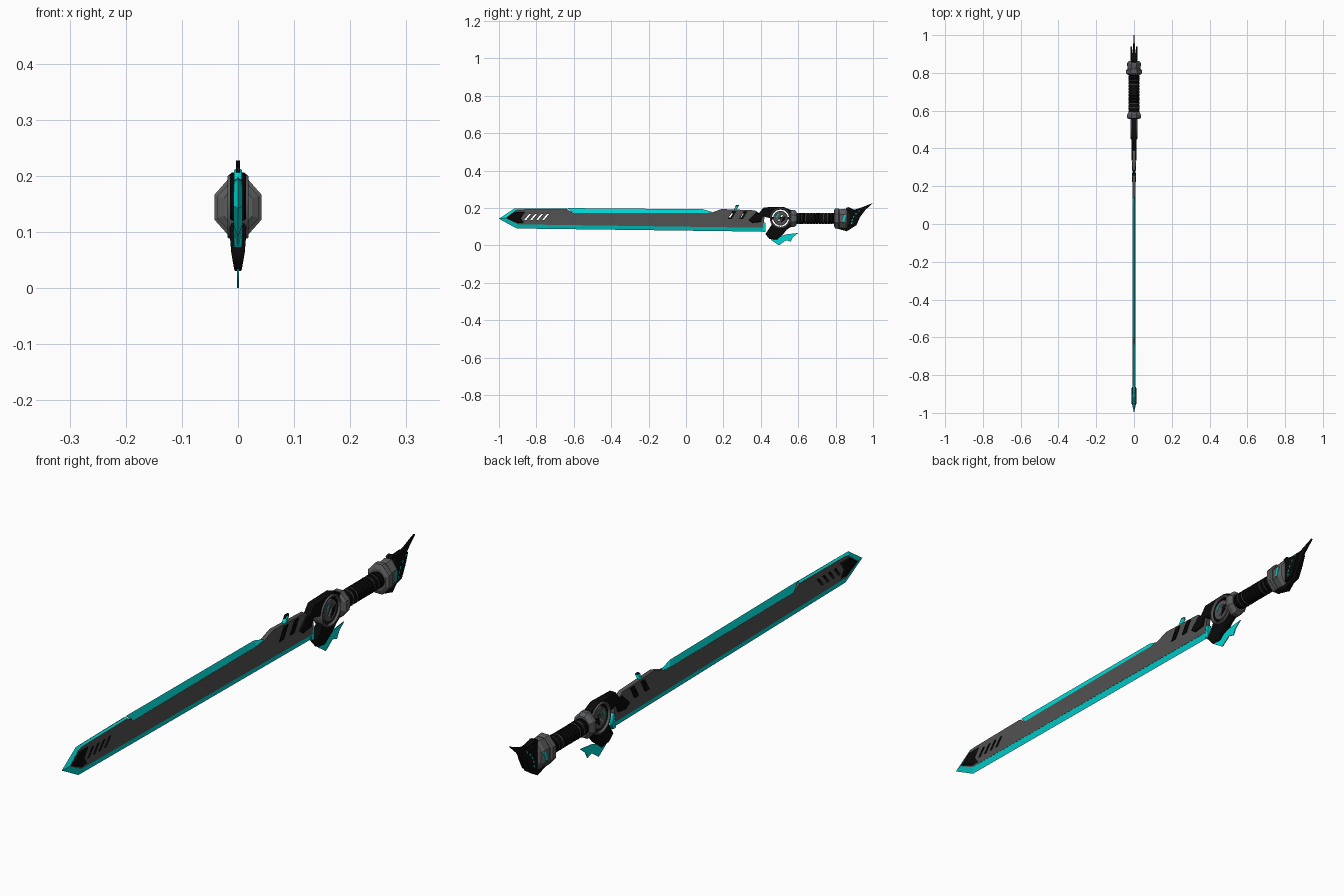
import bpy, bmesh, math
from mathutils import Matrix

if "Cube" in bpy.data.objects:
    bpy.data.objects.remove(bpy.data.objects["Cube"])


def material(name, r, g, b):
    m = bpy.data.materials.new(name)
    m.diffuse_color = (r, g, b, 1)
    m.use_nodes = True
    m.node_tree.nodes["Principled BSDF"].inputs["Base Color"].default_value = m.diffuse_color
    return m


CYAN = material("cyan_edge", 0.0, 0.68, 0.65)
STEEL = material("dark_steel", 0.085, 0.085, 0.085)
GREY = material("mid_grey", 0.105, 0.107, 0.11)
BLACK = material("black", 0.003, 0.003, 0.003)

# side-view plane: profile (y, z) stays in place, thickness runs along x
SIDE = Matrix(((0, 0, 1, 0), (1, 0, 0, 0), (0, 1, 0, 0), (0, 0, 0, 1)))


def finish(name, bm, *mats):
    bmesh.ops.remove_doubles(bm, verts=bm.verts, dist=1e-5)
    bmesh.ops.recalc_face_normals(bm, faces=bm.faces)
    me = bpy.data.meshes.new(name)
    bm.to_mesh(me)
    bm.free()
    for m in mats:
        me.materials.append(m)
    ob = bpy.data.objects.new(name, me)
    bpy.context.collection.objects.link(ob)
    return ob


def slab(name, loops, half, mat, bevel=0.0, x=0.0, hole_mat=None, taper=None):
    """Filled side profile (later loops are holes), chamfered, centred on x."""
    cu = bpy.data.curves.new(name + "_profile", 'CURVE')
    cu.dimensions = '2D'
    cu.fill_mode = 'BOTH'
    for pts in loops:
        sp = cu.splines.new('POLY')
        sp.points.add(len(pts) - 1)
        for p, (a, b) in zip(sp.points, pts):
            p.co = (a, b, 0, 1)
        sp.use_cyclic_u = True
    cu.extrude = half - bevel
    cu.bevel_depth = bevel
    cu.bevel_resolution = 0
    cu.offset = -bevel
    tmp = bpy.data.objects.new("tmp", cu)
    bpy.context.collection.objects.link(tmp)
    dg = bpy.context.evaluated_depsgraph_get()
    me = bpy.data.meshes.new_from_object(tmp.evaluated_get(dg))
    bm = bmesh.new()
    bm.from_mesh(me)
    bpy.data.objects.remove(tmp)
    bpy.data.curves.remove(cu)
    bpy.data.meshes.remove(me)
    bm.transform(SIDE)
    for v in bm.verts:
        if taper:
            v.co.x *= taper(v.co.y, v.co.z)
        v.co.x += x
    bm.normal_update()
    # walls of the slits get their own colour
    for f in bm.faces:
        f.material_index = 0
        c = f.calc_center_median()
        if hole_mat and abs(f.normal.x) < 0.5 and 0.125 < c.z < 0.171 and -0.88 < c.y < 0.33:
            f.material_index = 1
    return finish(name, bm, mat, *([hole_mat] if hole_mat else []))


def edge_strip(name, inner, outer, half, mat):
    """Sharpened edge: thick along inner line, zero along outer line."""
    bm = bmesh.new()
    rows = []
    for (a, b), (c, d) in zip(inner, outer):
        rows.append([bm.verts.new(p) for p in ((half, a, b), (0, c, d), (-half, a, b))])
    for r, s in zip(rows, rows[1:]):
        for i in range(3):
            j = (i + 1) % 3
            bm.faces.new((r[i], s[i], s[j], r[j]))
    bm.faces.new(rows[0])
    bm.faces.new(rows[-1])
    return finish(name, bm, mat)


OCT = [(1, .42), (.35, 1), (-.35, 1), (-1, .42), (-1, -.42), (-.35, -1), (.35, -1), (1, -.42)]
ROUND = [(math.cos(i * math.pi / 8), math.sin(i * math.pi / 8)) for i in range(16)]


def loft(name, section, rings, mat, zc=0.144):
    """Section swept along y; rings are (y, half width, half height)."""
    bm = bmesh.new()
    rows = [[bm.verts.new((u * w, y, zc + v * h)) for u, v in section] for y, w, h in rings]
    n = len(section)
    for r, s in zip(rows, rows[1:]):
        for i in range(n):
            j = (i + 1) % n
            bm.faces.new((r[i], r[j], s[j], s[i]))
    bm.faces.new(rows[0])
    bm.faces.new(rows[-1])
    return finish(name, bm, mat)


def slit(y, z, h, w, lean):
    return [(y, z), (y + w, z), (y + w + lean, z + h), (y + lean, z + h)]


def circle(y, z, r, n=24):
    return [(y + r * math.cos(2 * math.pi * i / n), z + r * math.sin(2 * math.pi * i / n)) for i in range(n)]


# blade body with see-through slits
tip_slits = [slit(-0.865 + 0.032 * i, 0.136, 0.032, 0.011, 0.026) for i in range(4)]
root_slits = [slit(0.228, 0.148, 0.022, 0.009, 0.014), slit(0.290, 0.148, 0.022, 0.005, 0.014)]
slab("blade_body", [[(-0.966, 0.146), (-0.915, 0.185), (-0.89, 0.190), (-0.635, 0.192), (-0.60, 0.172),
                     (0.10, 0.172), (0.14, 0.176), (0.19, 0.194), (0.37, 0.187), (0.42, 0.15),
                     (0.41, 0.094), (-0.90, 0.112)]] + tip_slits + root_slits,
     0.008, STEEL, hole_mat=BLACK)

# cyan sharpened edges
edge_strip("lower_and_tip_edge",
           [(-0.635, 0.191), (-0.89, 0.189), (-0.915, 0.184), (-0.966, 0.146), (-0.90, 0.113), (0.42, 0.096)],
           [(-0.635, 0.197), (-0.89, 0.196), (-0.92, 0.196), (-1.0, 0.142), (-0.905, 0.09), (0.42, 0.073)],
           0.0079, CYAN)
edge_strip("upper_edge", [(-0.60, 0.171), (0.10, 0.171), (0.14, 0.175)],
           [(-0.635, 0.199), (0.09, 0.193), (0.14, 0.178)], 0.0075, CYAN)
slab("edge_end_post", [[(0.408, 0.072), (0.424, 0.072), (0.424, 0.12), (0.408, 0.128)]], 0.007, CYAN)

# black tip cover and slit surrounds
slab("tip_cover", [[(-0.96, 0.146), (-0.915, 0.178), (-0.862, 0.178), (-0.885, 0.145), (-0.868, 0.12),
                    (-0.9, 0.119)]], 0.0125, BLACK, 0.004)
for i, y in enumerate((0.222, 0.282)):
    slab("slit_frame_%d" % i, [slit(y, 0.140, 0.044, 0.022, 0.026), root_slits[i]], 0.0115, BLACK)
slab("cyan_pin", [slit(0.243, 0.172, 0.04, 0.014, 0.026)], 0.007, CYAN, 0.002)
slab("pin_cap", [slit(0.262, 0.206, 0.010, 0.016, 0.007)], 0.004, BLACK)


# guard: hooked black plate with round opening, thinner towards the bottom
def thin_down(y, z):
    return max(0.45, min(1, 0.45 + (z - 0.03) / 0.08))


WY, WZ = 0.505, 0.145
slab("guard", [[(0.335, 0.135), (0.375, 0.175), (0.39, 0.172), (0.415, 0.203), (0.52, 0.206), (0.57, 0.185),
                (0.57, 0.105), (0.54, 0.085), (0.52, 0.06), (0.485, 0.03), (0.445, 0.035), (0.425, 0.06),
                (0.445, 0.09), (0.458, 0.11), (0.45, 0.145), (0.41, 0.155), (0.40, 0.125), (0.355, 0.12)],
               circle(WY, WZ, 0.046)], 0.014, BLACK, 0.003, taper=thin_down)
slab("wheel_ring", [circle(WY, WZ, 0.057), circle(WY, WZ, 0.047)], 0.019, GREY, 0.003)
slab("wheel_hub", [circle(WY, WZ, 0.039), slit(WY - 0.014, WZ - 0.016, 0.032, 0.008, 0.02)], 0.014, STEEL, 0.002)
slab("wheel_bridge", [slit(WY - 0.05, WZ - 0.006, 0.012, 0.1, 0.0)], 0.004, BLACK)
for s in (-1, 1):
    slab("hub_plate", [[(WY + 0.002, WZ - 0.026), (WY + 0.026, WZ - 0.008), (WY + 0.028, WZ + 0.012),
                        (WY + 0.012, WZ + 0.006)]], 0.001, BLACK, x=s * 0.0145)
    slab("guard_light", [slit(WY - 0.025, WZ + 0.004, 0.02, 0.006, 0.012)], 0.001, CYAN, x=s * 0.0145)

# cyan fang below the guard
slab("fang", [[(0.455, 0.05), (0.50, 0.045), (0.53, 0.058), (0.60, 0.066), (0.572, 0.043), (0.56, 0.02),
               (0.535, 0.027), (0.497, 0.0), (0.455, 0.028)]], 0.0015, CYAN)

# collar between guard and grip
loft("collar", OCT, [(0.555, 0.025, 0.038), (0.562, 0.037, 0.046), (0.578, 0.037, 0.046), (0.592, 0.03, 0.036)], GREY)

# ribbed grip with thin grey bands
rings = []
for i in range(14):
    y = 0.585 + i * 0.0155
    rings += [(y, 0.027, 0.027), (y + 0.001, 0.029, 0.029), (y + 0.013, 0.029, 0.029), (y + 0.014, 0.027, 0.027)]
loft("grip", ROUND, rings, BLACK)
for y in (0.615, 0.637, 0.735, 0.757):
    loft("grip_band", ROUND, [(y, 0.0297, 0.0297), (y + 0.003, 0.0297, 0.0297)], GREY)

# pommel block, raised rim and tapered cap
loft("pommel_rim", OCT, [(0.79, 0.032, 0.038), (0.797, 0.042, 0.053), (0.815, 0.042, 0.053), (0.82, 0.037, 0.05)], GREY)
loft("pommel", OCT, [(0.818, 0.033, 0.048), (0.85, 0.035, 0.052), (0.862, 0.028, 0.048), (0.866, 0.016, 0.04),
                     (0.905, 0.010, 0.03)], GREY)
for s in (-1, 1):
    slab("pommel_light", [slit(0.836, 0.128, 0.034, 0.010, 0.010)], 0.002, CYAN, x=s * 0.034)
    # black side plate covering the cap, with a row of small lights
    slab("cap_plate", [[(0.868, 0.10), (0.905, 0.11), (0.925, 0.15), (0.94, 0.19), (0.905, 0.188), (0.868, 0.196)]],
         0.004, BLACK, x=s * 0.0135, taper=lambda y, z: 1)
    for i in range(5):
        t = i / 4
        slab("fin_light", [slit(0.882 + 0.04 * t * t, 0.115 + 0.065 * t, 0.009, 0.005, 0.003)],
             0.001, CYAN, x=s * 0.0175)

# black curved fin at the end
slab("pommel_fin", [[(0.805, 0.09), (0.82, 0.11), (0.86, 0.12), (0.855, 0.2), (0.87, 0.204), (0.90, 0.19),
                     (0.945, 0.205), (1.0, 0.227), (0.96, 0.19), (0.93, 0.15), (0.912, 0.108), (0.86, 0.075)]],
     0.012, BLACK, taper=lambda y, z: max(0.3, min(1, 1 - (y - 0.87) / 0.06)))
